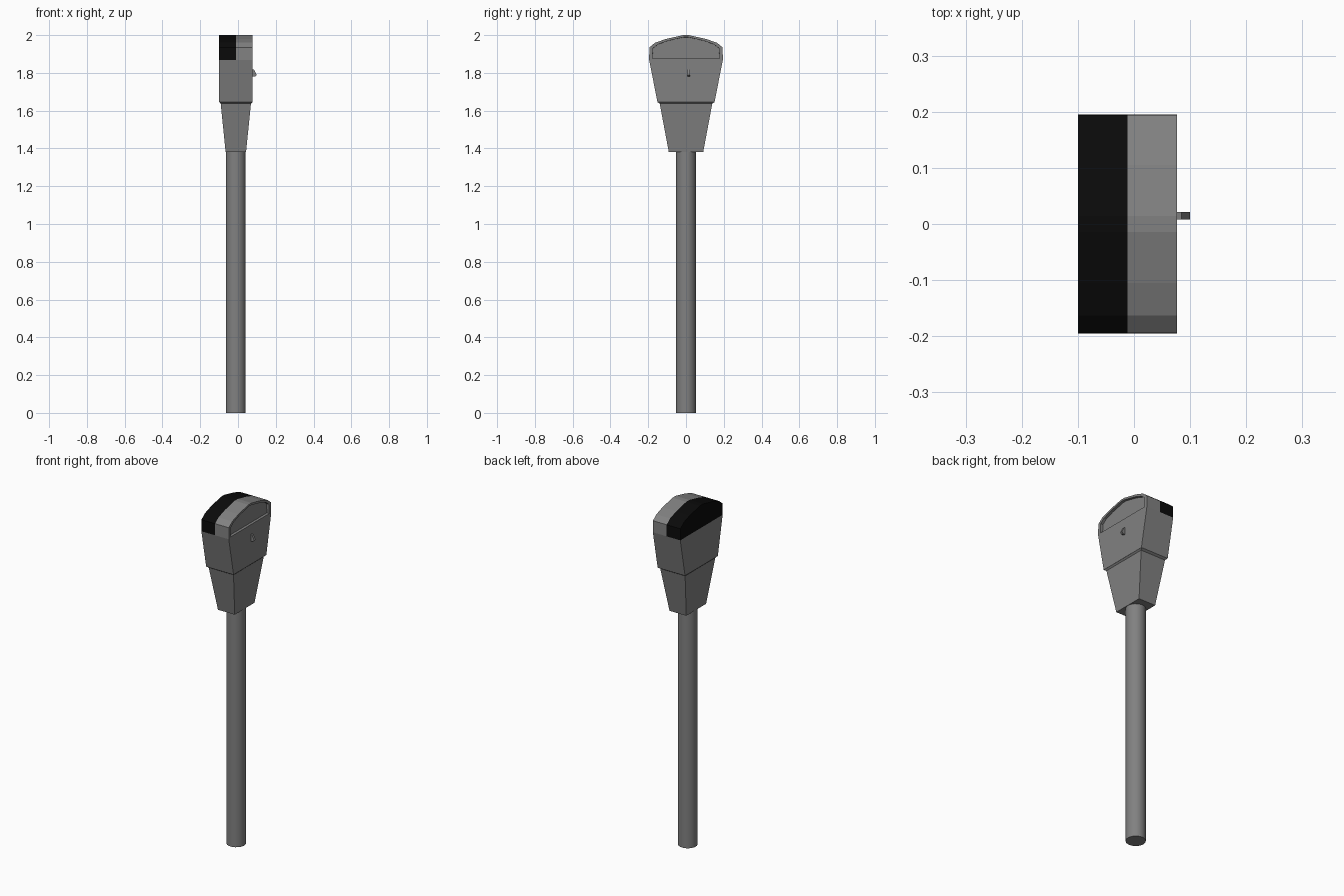
import bpy, bmesh
from mathutils import Vector

if "Cube" in bpy.data.objects:
    bpy.data.objects.remove(bpy.data.objects["Cube"])

CX = -0.0115          # centre line of pole and head
ZCUT = 1.868          # lower edge of the black hood


def material(name, v):
    m = bpy.data.materials.new(name)
    m.diffuse_color = (v, v, v, 1)
    m.use_nodes = True
    m.node_tree.nodes["Principled BSDF"].inputs["Base Color"].default_value = m.diffuse_color
    return m


grey = material("metal grey", 0.22)
black = material("hood black", 0.003)


def finish(bm, name, mats):
    bmesh.ops.recalc_face_normals(bm, faces=bm.faces)
    me = bpy.data.meshes.new(name)
    bm.to_mesh(me)
    bm.free()
    ob = bpy.data.objects.new(name, me)
    bpy.context.collection.objects.link(ob)
    for m in mats:
        me.materials.append(m)
    return ob


def prism(bm, pts, offset):
    """Extrude a closed outline of 3D points by an offset."""
    f = bm.faces.new([bm.verts.new(p) for p in pts])
    r = bmesh.ops.extrude_face_region(bm, geom=[f], use_keep_orig=True)
    vs = [g for g in r["geom"] if isinstance(g, bmesh.types.BMVert)]
    bmesh.ops.translate(bm, verts=vs, vec=offset)


# Pole
bpy.ops.mesh.primitive_cylinder_add(vertices=24, radius=0.052, depth=1.39,
                                    location=(CX, 0, 0.695))
pole = bpy.context.object
pole.name = "pole"
pole.data.materials.append(grey)
bpy.ops.object.shade_smooth_by_angle()

# Tapered neck with the small flared step at its top
bm = bmesh.new()
rings = []
for z, hx, hy in ((1.38, 0.054, 0.091), (1.637, 0.080, 0.139), (1.645, 0.088, 0.151)):
    rings.append([bm.verts.new((CX + sx * hx, sy * hy, z))
                  for sx, sy in ((-1, -1), (1, -1), (1, 1), (-1, 1))])
for a, b in zip(rings, rings[1:]):
    for i in range(4):
        j = (i + 1) % 4
        bm.faces.new((a[i], a[j], b[j], b[i]))
bm.faces.new(rings[0])
bm.faces.new(rings[-1])
finish(bm, "neck", [grey])

# Arched head, cut along the hood edges
half = [(0.151, 1.645), (0.195, ZCUT), (0.194, 1.935), (0.163, 1.96),
        (0.105, 1.98), (0.014, 2.0)]
outline = half + [(-y, z) for y, z in reversed(half)]
bm = bmesh.new()
prism(bm, [(-0.0995, y, z) for y, z in outline], (0.1765, 0, 0))
bmesh.ops.recalc_face_normals(bm, faces=bm.faces)
for co, no in (((0, 0, ZCUT), (0, 0, 1)), ((CX, 0, 0), (1, 0, 0))):
    bmesh.ops.bisect_plane(bm, geom=bm.verts[:] + bm.edges[:] + bm.faces[:],
                           dist=1e-4, plane_co=co, plane_no=no)
for f in bm.faces:
    c = f.calc_center_median()
    f.material_index = int(c.x < CX - 0.001 and c.z > ZCUT)

# Recessed display window on the +x face
win = [f for f in bm.faces
       if f.normal.x > 0.9 and f.calc_center_median().z > ZCUT]
bmesh.ops.inset_region(bm, faces=win, thickness=0.011)
for v in {v for f in win for v in f.verts}:
    v.co.y *= 0.95
bmesh.ops.inset_region(bm, faces=win, thickness=0.0005, depth=-0.015)
finish(bm, "head", [grey, black])

# Small lever on the +x face
bm = bmesh.new()
prism(bm, [(x, 0.008, z) for x, z in ((0.07, 1.82), (0.085, 1.818), (0.0995, 1.788),
                                      (0.09, 1.78), (0.07, 1.78))], (0, 0.013, 0))
finish(bm, "lever", [grey])
